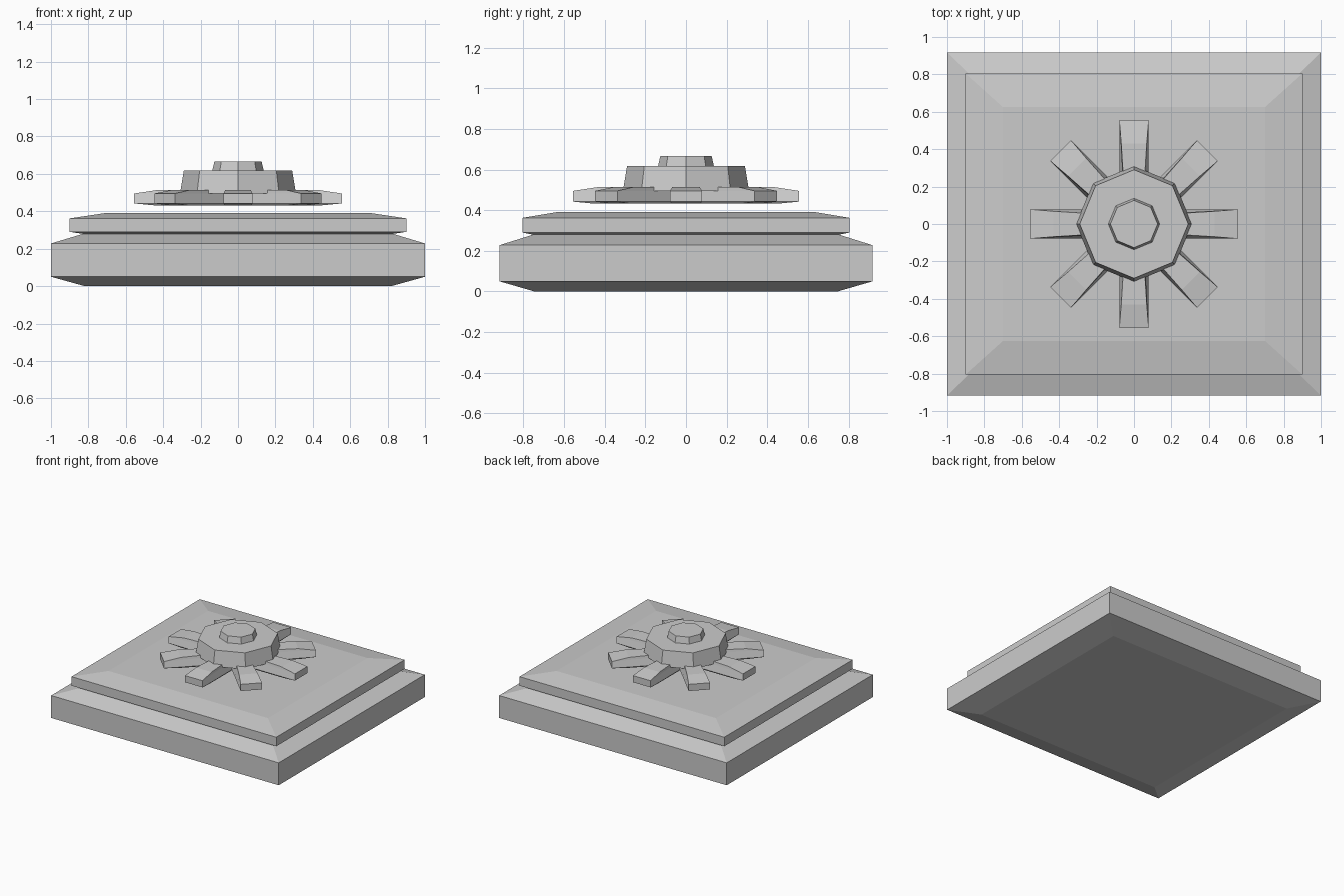
import bpy
import math
from mathutils import Matrix, Vector

cube = bpy.data.objects.get("Cube")
if cube:
    bpy.data.objects.remove(cube, do_unlink=True)

# Single grey material
GREY = (0.6, 0.6, 0.6, 1)
stone = bpy.data.materials.new("grey_stone")
stone.use_nodes = True
stone.diffuse_color = GREY
stone.node_tree.nodes["Principled BSDF"].inputs["Base Color"].default_value = GREY


def loft(name, rings):
    """Skin a stack of equal-sized rings, bottom to top, and cap both ends."""
    n = len(rings[0])
    verts = [p for ring in rings for p in ring]
    faces = [tuple(reversed(range(n))), tuple(range(len(verts) - n, len(verts)))]
    for k in range(len(rings) - 1):
        for i in range(n):
            j = (i + 1) % n
            faces.append((k * n + i, k * n + j, (k + 1) * n + j, (k + 1) * n + i))
    mesh = bpy.data.meshes.new(name)
    mesh.from_pydata(verts, [], faces)
    mesh.materials.append(stone)
    obj = bpy.data.objects.new(name, mesh)
    bpy.context.collection.objects.link(obj)
    return obj


def rect(x, y, z):
    return [(-x, -y, z), (x, -y, z), (x, y, z), (-x, y, z)]


def octagon(r, z):
    return [(r * math.cos(i * math.pi / 4), r * math.sin(i * math.pi / 4), z)
            for i in range(8)]


def bar(inner, outer, inner_half, outer_half, z):
    return [(inner, -inner_half, z), (outer, -outer_half, z),
            (outer, outer_half, z), (inner, inner_half, z)]


# Two stacked bevelled slabs
loft("base_slab", [rect(0.82, 0.745, 0), rect(1, 0.917, 0.05),
                   rect(1, 0.917, 0.228), rect(0.82, 0.745, 0.282)])
loft("upper_slab", [rect(0.82, 0.745, 0.278), rect(0.9, 0.805, 0.29),
                    rect(0.9, 0.805, 0.362), rect(0.7, 0.625, 0.392)])

# Eight radial spokes floating above the slab
for i in range(8):
    spoke = loft(f"spoke_{i + 1}", [
        bar(0.06, 0.45, 0.07, 0.07, 0.432),
        bar(0.05, 0.555, 0.078, 0.078, 0.442),
        bar(0.05, 0.555, 0.05, 0.078, 0.495),
        bar(0.06, 0.43, 0.045, 0.068, 0.514)])
    spoke.data.transform(Matrix.Rotation(i * math.pi / 4, 4, "Z"))

# Octagonal hub and cap
loft("hub", [octagon(0.31, 0.495), octagon(0.29, 0.617)])
loft("hub_cap", [octagon(0.139, 0.61), octagon(0.126, 0.667)])
